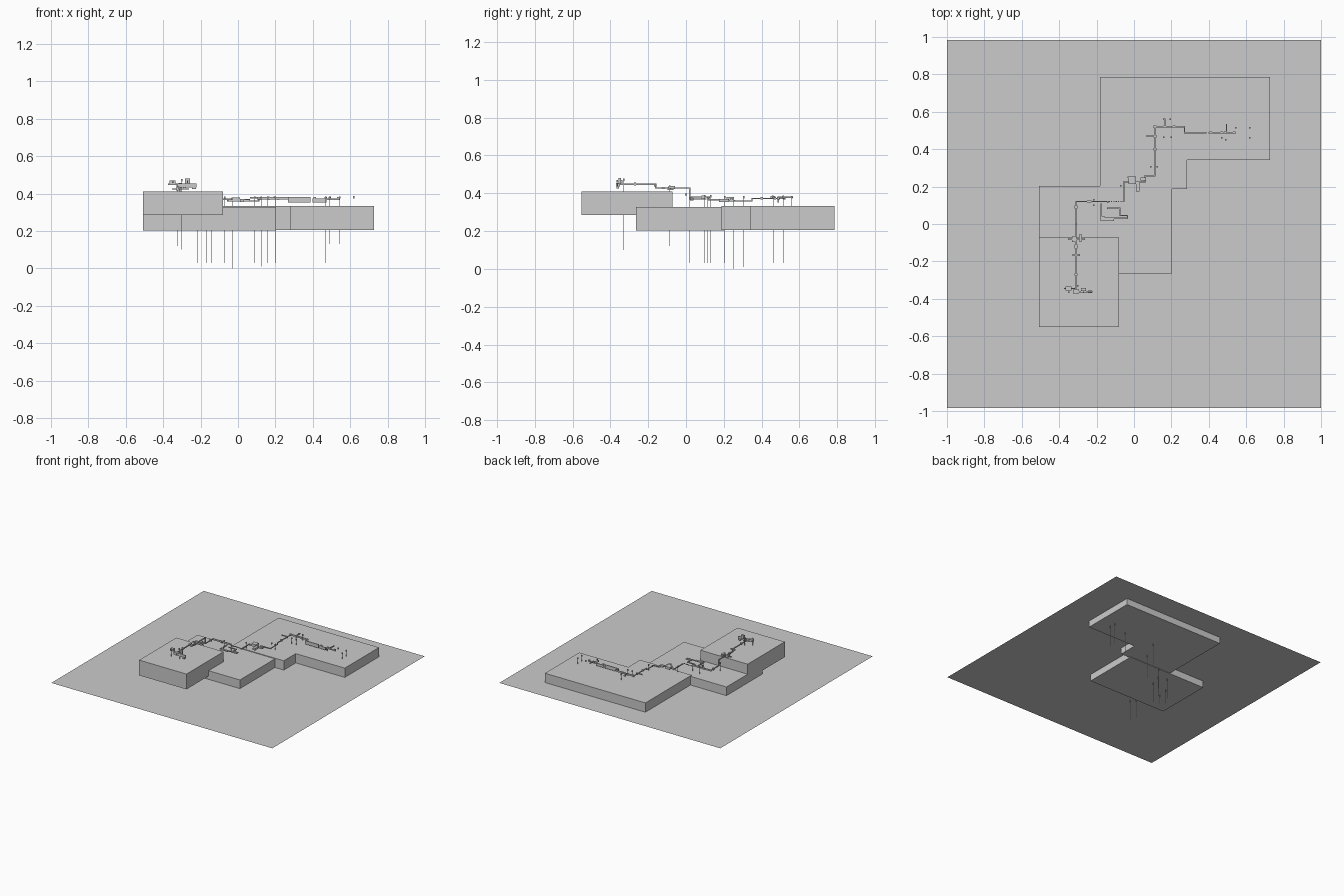
import bpy, bmesh


def add_box(bm, x0, x1, y0, y1, z0, z1):
    v = [bm.verts.new((x, y, z)) for z in (z0, z1)
         for x, y in ((x0, y0), (x1, y0), (x1, y1), (x0, y1))]
    for f in ((3, 2, 1, 0), (4, 5, 6, 7), (0, 1, 5, 4), (1, 2, 6, 5), (2, 3, 7, 6), (3, 0, 4, 7)):
        bm.faces.new([v[i] for i in f])


def finish(name, bm):
    bmesh.ops.recalc_face_normals(bm, faces=bm.faces)
    me = bpy.data.meshes.new(name)
    bm.to_mesh(me)
    bm.free()
    ob = bpy.data.objects.new(name, me)
    bpy.context.collection.objects.link(ob)
    return ob


def prism(name, outline, z0, z1):
    bm = bmesh.new()
    f = bm.faces.new([bm.verts.new((x, y, z0)) for x, y in outline])
    ext = bmesh.ops.extrude_face_region(bm, geom=[f], use_keep_orig=True)
    vs = [g for g in ext['geom'] if isinstance(g, bmesh.types.BMVert)]
    bmesh.ops.translate(bm, verts=vs, vec=(0, 0, z1 - z0))
    return finish(name, bm)


def rect(x0, x1, y0, y1):
    return [(x0, y0), (x1, y0), (x1, y1), (x0, y1)]


def corridor(name, pts, w=0.007):
    """Square passage following 3D points along the axes."""
    bm = bmesh.new()
    h = w / 2
    for a, b in zip(pts, pts[1:]):
        lo = [min(p, q) - h for p, q in zip(a, b)]
        hi = [max(p, q) + h for p, q in zip(a, b)]
        add_box(bm, lo[0], hi[0], lo[1], hi[1], lo[2], hi[2])
    return finish(name, bm)


def rooms(name, items):
    """Small blocks: x, y, z centre and x, y, z size."""
    bm = bmesh.new()
    for x, y, z, a, b, c in items:
        add_box(bm, x - a / 2, x + a / 2, y - b / 2, y + b / 2, z - c / 2, z + c / 2)
    return finish(name, bm)


# ground sheet
bm = bmesh.new()
bm.faces.new([bm.verts.new((x, y, 0.257)) for x, y in rect(-1, 1, -0.985, 0.985)])
finish("ground_sheet", bm)

# terrain slabs
prism("front_slab", rect(-0.508, -0.08, -0.552, -0.072), 0.285, 0.41)
prism("middle_slab", rect(-0.508, 0.203, -0.265, 0.202), 0.202, 0.328)
prism("back_slab", [(-0.182, 0.188), (0.283, 0.188), (0.283, 0.342), (0.727, 0.342),
                    (0.727, 0.785), (-0.182, 0.785)], 0.205, 0.333)

# main passage from the front slab to the back slab
corridor("front_passage", [(-0.31, -0.36, 0.447), (-0.31, -0.16, 0.447),
                           (-0.31, -0.16, 0.428), (-0.31, 0.02, 0.428), (-0.31, 0.02, 0.38)])
corridor("middle_passage", [(-0.31, 0.02, 0.38), (-0.31, 0.12, 0.38), (-0.15, 0.12, 0.375)])
corridor("stair_passage", [(-0.055, 0.12, 0.365), (-0.055, 0.225, 0.365),
                           (0.06, 0.225, 0.36), (0.06, 0.258, 0.36), (0.112, 0.258, 0.36)])
corridor("long_passage", [(0.112, 0.258, 0.36), (0.112, 0.35, 0.36), (0.112, 0.35, 0.372),
                          (0.112, 0.52, 0.372), (0.27, 0.52, 0.378), (0.27, 0.488, 0.378),
                          (0.385, 0.488, 0.355)], 0.006)
corridor("end_passage", [(0.40, 0.488, 0.355), (0.47, 0.488, 0.37), (0.54, 0.488, 0.37)], 0.006)
corridor("winding_passage", [(-0.175, 0.105, 0.37), (-0.175, 0.02, 0.37), (-0.11, 0.03, 0.37),
                             (-0.035, 0.03, 0.37), (-0.035, 0.045, 0.37), (-0.075, 0.045, 0.37),
                             (-0.075, 0.085, 0.37), (-0.14, 0.085, 0.37)])
corridor("front_cross", [(-0.37, -0.345, 0.45), (-0.31, -0.345, 0.45), (-0.31, -0.362, 0.45),
                         (-0.225, -0.362, 0.435)])
corridor("ledge_cross", [(-0.35, -0.082, 0.425), (-0.265, -0.082, 0.425)])

# stepping blocks
rooms("stepping_blocks", [(-0.145 + 0.0125 * i, 0.12, 0.37, 0.006, 0.006, 0.006) for i in range(8)])

# rooms along the route
rooms("front_rooms", [(-0.35, -0.345, 0.462, 0.03, 0.02, 0.015), (-0.31, -0.36, 0.445, 0.03, 0.022, 0.02),
                      (-0.27, -0.35, 0.465, 0.025, 0.014, 0.03), (-0.235, -0.362, 0.43, 0.02, 0.014, 0.012),
                      (-0.31, -0.27, 0.45, 0.016, 0.01, 0.016), (-0.31, -0.165, 0.442, 0.04, 0.01, 0.01)])
rooms("ledge_rooms", [(-0.32, -0.082, 0.425, 0.022, 0.03, 0.016), (-0.285, -0.075, 0.43, 0.016, 0.036, 0.016),
                      (-0.31, -0.12, 0.428, 0.014, 0.02, 0.012)])
rooms("middle_rooms", [(-0.31, 0.09, 0.38, 0.016, 0.016, 0.014), (-0.24, 0.12, 0.378, 0.025, 0.012, 0.012),
                       (-0.165, 0.03, 0.37, 0.02, 0.02, 0.016), (-0.01, 0.235, 0.37, 0.04, 0.04, 0.02),
                       (0.02, 0.2, 0.362, 0.02, 0.05, 0.016), (0.05, 0.24, 0.365, 0.03, 0.015, 0.014)])
rooms("back_rooms", [(x, y, 0.374, 0.014, 0.014, 0.014) for x, y in (
    (0.112, 0.40), (0.112, 0.47), (0.112, 0.52), (0.165, 0.52), (0.215, 0.52),
    (0.41, 0.488), (0.47, 0.488), (0.49, 0.49), (0.535, 0.488))])
rooms("back_bars", [(0.085, 0.47, 0.378, 0.04, 0.006, 0.008), (0.495, 0.51, 0.38, 0.006, 0.05, 0.008),
                    (0.165, 0.54, 0.38, 0.006, 0.05, 0.008)])

# lift shaft and thin posts, each with a small cap
posts = [(-0.35, -0.365, 0.08, 0.47), (-0.3, -0.33, 0.1, 0.478), (-0.27, -0.365, 0.08, 0.47),
         (-0.325, -0.085, 0.12, 0.44), (-0.31, 0.0, 0.08, 0.40), (-0.215, 0.13, 0.03, 0.39),
         (-0.215, 0.1, 0.03, 0.39), (-0.17, 0.02, 0.03, 0.38), (-0.14, 0.115, 0.03, 0.38),
         (-0.07, 0.205, 0.03, 0.385), (-0.03, 0.25, 0.0, 0.38), (0.125, 0.305, 0.01, 0.385),
         (0.09, 0.305, 0.03, 0.385), (0.16, 0.465, 0.03, 0.385), (0.2, 0.465, 0.03, 0.385),
         (0.16, 0.56, 0.21, 0.385), (0.195, 0.56, 0.21, 0.385), (0.47, 0.46, 0.03, 0.385),
         (0.49, 0.45, 0.13, 0.385), (0.545, 0.515, 0.13, 0.385), (0.62, 0.515, 0.03, 0.387),
         (0.62, 0.46, 0.03, 0.387)]
bm = bmesh.new()
for x, y, z0, z1 in posts:
    add_box(bm, x - 0.001, x + 0.001, y - 0.001, y + 0.001, z0, z1 - 0.012)
    add_box(bm, x - 0.004, x + 0.004, y - 0.004, y + 0.004, z1 - 0.012, z1)
finish("thin_posts", bm)
